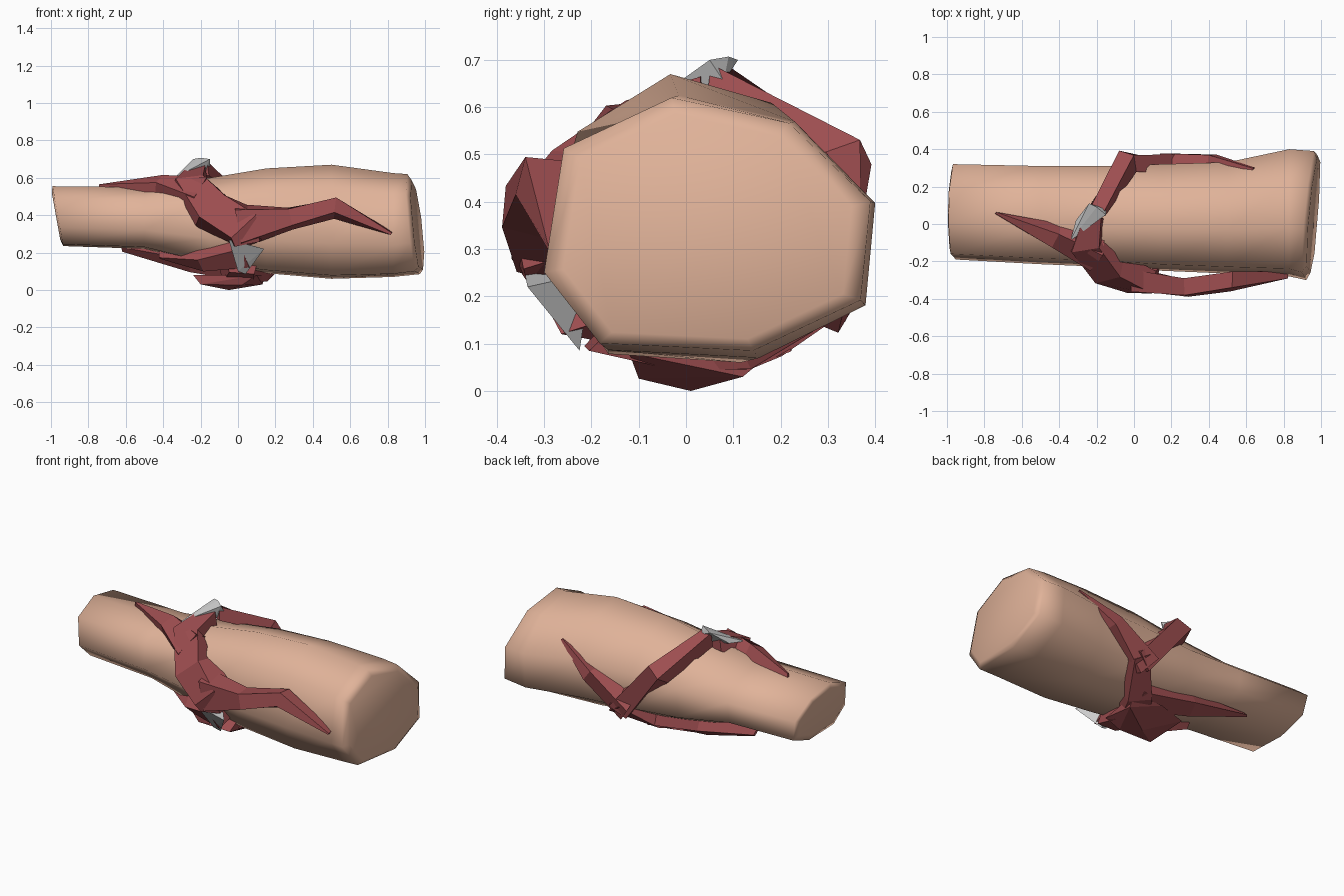
import bpy, bmesh
from mathutils import Vector

if "Cube" in bpy.data.objects:
    bpy.data.objects.remove(bpy.data.objects["Cube"], do_unlink=True)


def material(name, rgb):
    m = bpy.data.materials.new(name)
    m.use_nodes = True
    m.diffuse_color = (*rgb, 1)
    m.node_tree.nodes["Principled BSDF"].inputs["Base Color"].default_value = (*rgb, 1)
    return m


SKIN = material("tan skin", (0.75, 0.45, 0.32))
RED = material("dark red", (0.34, 0.075, 0.08))
GREY = material("light grey", (0.60, 0.60, 0.60))


def finish(name, bm, mat):
    bmesh.ops.recalc_face_normals(bm, faces=bm.faces)
    mesh = bpy.data.meshes.new(name)
    bm.to_mesh(mesh)
    bm.free()
    obj = bpy.data.objects.new(name, mesh)
    mesh.materials.append(mat)
    bpy.context.collection.objects.link(obj)
    return obj


def loft(name, rings, mat):
    """Join rings of points into a closed tube."""
    bm = bmesh.new()
    loops = [[bm.verts.new(p) for p in ring] for ring in rings]
    n = len(loops[0])
    for a, b in zip(loops, loops[1:]):
        for i in range(n):
            j = (i + 1) % n
            bm.faces.new((a[i], a[j], b[j], b[i]))
    bm.faces.new(loops[0])
    bm.faces.new(loops[-1])
    return finish(name, bm, mat)


def band(name, path):
    """Raised strip hugging the arm; path points are (x, y, z, half width)."""
    pts = [Vector(p[:3]) for p in path]
    rings = []
    for i, p in enumerate(pts):
        w = path[i][3]
        tangent = (pts[min(i + 1, len(pts) - 1)] - pts[max(i - 1, 0)]).normalized()
        radial = Vector((0, p.y - 0.05, p.z - 0.35)).normalized()
        across = tangent.cross(radial).normalized()
        base = p - radial * min(0.12, 0.03 + w)
        rings.append((base - across * w, base + across * w,
                      p + across * w * 0.75, p - across * w * 0.75))
    return loft(name, rings, RED)


def hull(name, points, mat):
    bm = bmesh.new()
    verts = [bm.verts.new(p) for p in points]
    res = bmesh.ops.convex_hull(bm, input=verts)
    junk = {v for v in res["geom_interior"] + res["geom_unused"]
            if isinstance(v, bmesh.types.BMVert)}
    bmesh.ops.delete(bm, geom=list(junk), context="VERTS")
    return finish(name, bm, mat)


# Forearm: one eight-sided outline fitted to the bounds at each station
OUTLINE = ((0.39, 1), (0.75, 0.9), (1, 0.59), (0.97, 0.2),
           (0.64, 0), (0.17, 0.03), (0, 0.31), (0.06, 0.8))


def arm_ring(x, y0, y1, z0, z1, tilt_y=0, tilt_z=0):
    ring = []
    for u, v in OUTLINE:
        y, z = y0 + u * (y1 - y0), z0 + v * (z1 - z0)
        ring.append((x + tilt_y * y + tilt_z * (z - 0.35), y, z))
    return ring


arm = loft("forearm", [
    arm_ring(-0.965, -0.15, 0.28, 0.27, 0.52, 0, -0.18),
    arm_ring(-0.955, -0.19, 0.32, 0.235, 0.555, 0, -0.18),
    arm_ring(-0.5, -0.215, 0.31, 0.22, 0.55),
    arm_ring(-0.15, -0.23, 0.31, 0.13, 0.60),
    arm_ring(0.15, -0.25, 0.32, 0.09, 0.65),
    arm_ring(0.5, -0.265, 0.33, 0.06, 0.67),
    arm_ring(0.83, -0.28, 0.40, 0.07, 0.625),
    arm_ring(0.935, -0.30, 0.39, 0.085, 0.62, 0.08, -0.1),
    arm_ring(0.955, -0.26, 0.35, 0.11, 0.585, 0.08, -0.1),
], SKIN)
for poly in arm.data.polygons:
    poly.use_smooth = True

# Main strap winding round the front, back and underside
band("front_strap", [(-0.22, 0.04, 0.665, 0.06), (-0.26, -0.14, 0.605, 0.10),
                     (-0.14, -0.30, 0.45, 0.12), (0.03, -0.37, 0.34, 0.12),
                     (0.05, -0.34, 0.245, 0.09)])
band("back_strap", [(-0.20, 0.07, 0.69, 0.05), (-0.04, 0.38, 0.505, 0.065),
                    (0.22, 0.355, 0.18, 0.08)])
band("under_strap", [(0.24, 0.36, 0.20, 0.07), (0.10, 0.17, 0.06, 0.09),
                     (0.0, 0.0, 0.04, 0.11), (0.02, -0.21, 0.09, 0.09)])

# Pointed branches
band("upper_front_thorn", [(-0.20, -0.21, 0.55, 0.10), (-0.42, -0.09, 0.595, 0.06),
                           (-0.74, 0.06, 0.565, 0.006)])
band("long_front_thorn", [(0.0, -0.36, 0.34, 0.12), (0.28, -0.385, 0.39, 0.06),
                          (0.52, -0.35, 0.455, 0.055), (0.82, -0.29, 0.30, 0.008)])
band("back_thorn", [(0.18, 0.35, 0.17, 0.09), (0.42, 0.37, 0.36, 0.05),
                    (0.64, 0.30, 0.50, 0.008)])
band("under_back_thorn", [(0.10, 0.16, 0.06, 0.09), (-0.25, 0.20, 0.12, 0.06),
                          (-0.62, 0.22, 0.21, 0.008)])
band("under_front_thorn", [(0.04, -0.29, 0.17, 0.08), (-0.20, -0.18, 0.13, 0.06),
                           (-0.42, -0.05, 0.17, 0.01)])

# Blunt keel below the arm
hull("under_keel", [(-0.24, -0.10, 0.08), (-0.24, 0.12, 0.08), (-0.20, -0.10, 0.03),
                    (-0.05, 0.01, 0.0), (0.13, 0.12, 0.03), (0.15, 0.18, 0.08),
                    (-0.05, 0.18, 0.08), (0.10, -0.12, 0.08), (0.02, -0.10, 0.026)], RED)

# Grey studs where the strap ends meet
hull("crown_stud", [(-0.24, 0.11, 0.70), (-0.20, 0.09, 0.707), (-0.15, 0.05, 0.70),
                    (-0.15, 0.08, 0.655), (-0.34, -0.09, 0.60), (-0.31, 0.02, 0.62),
                    (-0.20, 0.03, 0.60)], GREY)
hull("front_stud", [(-0.05, -0.345, 0.27), (0.14, -0.335, 0.22), (0.04, -0.225, 0.085),
                    (0.0, -0.235, 0.10), (0.03, -0.20, 0.25)], GREY)
